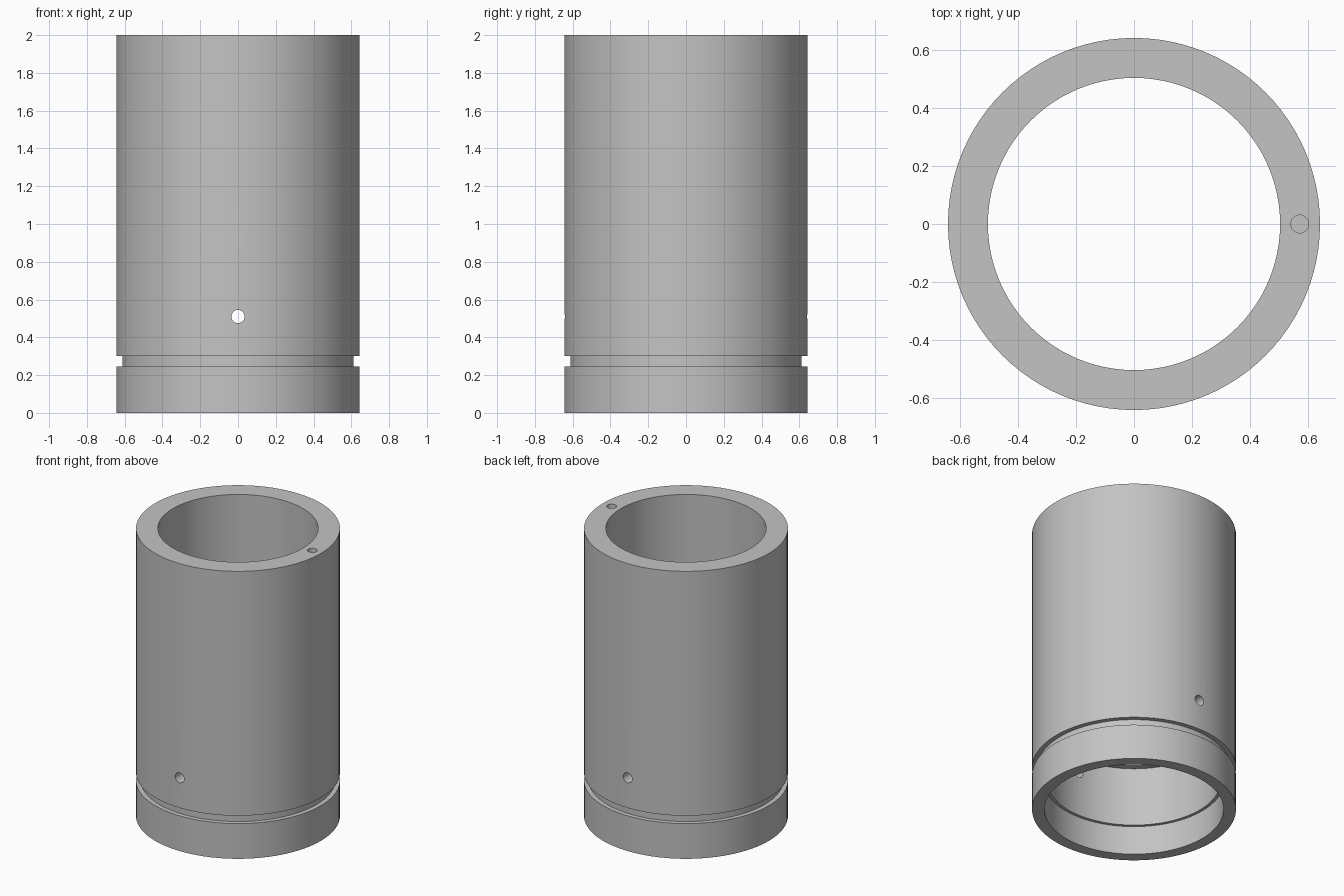
import bpy
import bmesh
from math import pi, radians

cube = bpy.data.objects.get("Cube")
if cube:
    bpy.data.objects.remove(cube, do_unlink=True)

SEGMENTS = 96
HOLE_Z = 0.51

metal = bpy.data.materials.new("light grey metal")
grey = (0.55, 0.55, 0.55, 1)
metal.diffuse_color = grey
metal.use_nodes = True
metal.node_tree.nodes["Principled BSDF"].inputs["Base Color"].default_value = grey


def lathe(name, profile):
    """Revolve a closed (radius, height) profile around the z axis."""
    bm = bmesh.new()
    verts = [bm.verts.new((r, 0, z)) for r, z in profile]
    edges = [bm.edges.new((a, b)) for a, b in zip(verts, verts[1:] + verts[:1])]
    bmesh.ops.spin(bm, geom=verts + edges, cent=(0, 0, 0), axis=(0, 0, 1),
                   angle=2 * pi, steps=SEGMENTS, use_merge=True)
    bmesh.ops.remove_doubles(bm, verts=bm.verts, dist=1e-5)
    bmesh.ops.recalc_face_normals(bm, faces=bm.faces)
    mesh = bpy.data.meshes.new(name)
    bm.to_mesh(mesh)
    bm.free()
    obj = bpy.data.objects.new(name, mesh)
    bpy.context.collection.objects.link(obj)
    return obj


def drill(target, radius, depth, location, rotation=(0, 0, 0)):
    """Cut a round hole into the target."""
    bpy.ops.mesh.primitive_cylinder_add(vertices=32, radius=radius, depth=depth,
                                        location=location, rotation=rotation)
    cutter = bpy.context.object
    cutter.hide_render = True
    cut = target.modifiers.new("hole", 'BOOLEAN')
    cut.operation = 'DIFFERENCE'
    cut.solver = 'EXACT'
    cut.object = cutter
    bpy.ops.object.select_all(action='DESELECT')
    bpy.context.view_layer.objects.active = target
    target.select_set(True)
    bpy.ops.object.modifier_apply(modifier=cut.name)
    bpy.data.objects.remove(cutter, do_unlink=True)


# Sleeve: outer wall with a seal groove, bore with two steps at the bottom
sleeve = lathe("cylinder_sleeve", [
    (0.565, 0), (0.643, 0), (0.643, 0.245), (0.612, 0.245), (0.612, 0.3),
    (0.643, 0.3), (0.643, 2), (0.505, 2), (0.505, 0.61), (0.545, 0.61),
    (0.545, 0.2), (0.565, 0.2),
])
sleeve.data.materials.append(metal)

# Cross holes through front and back, and a blind hole in the top rim
drill(sleeve, 0.035, 2, (0, 0, HOLE_Z), (pi / 2, 0, 0))
drill(sleeve, 0.031, 0.4, (0.573, 0, 2))

bpy.ops.object.shade_smooth_by_angle(angle=radians(30))
